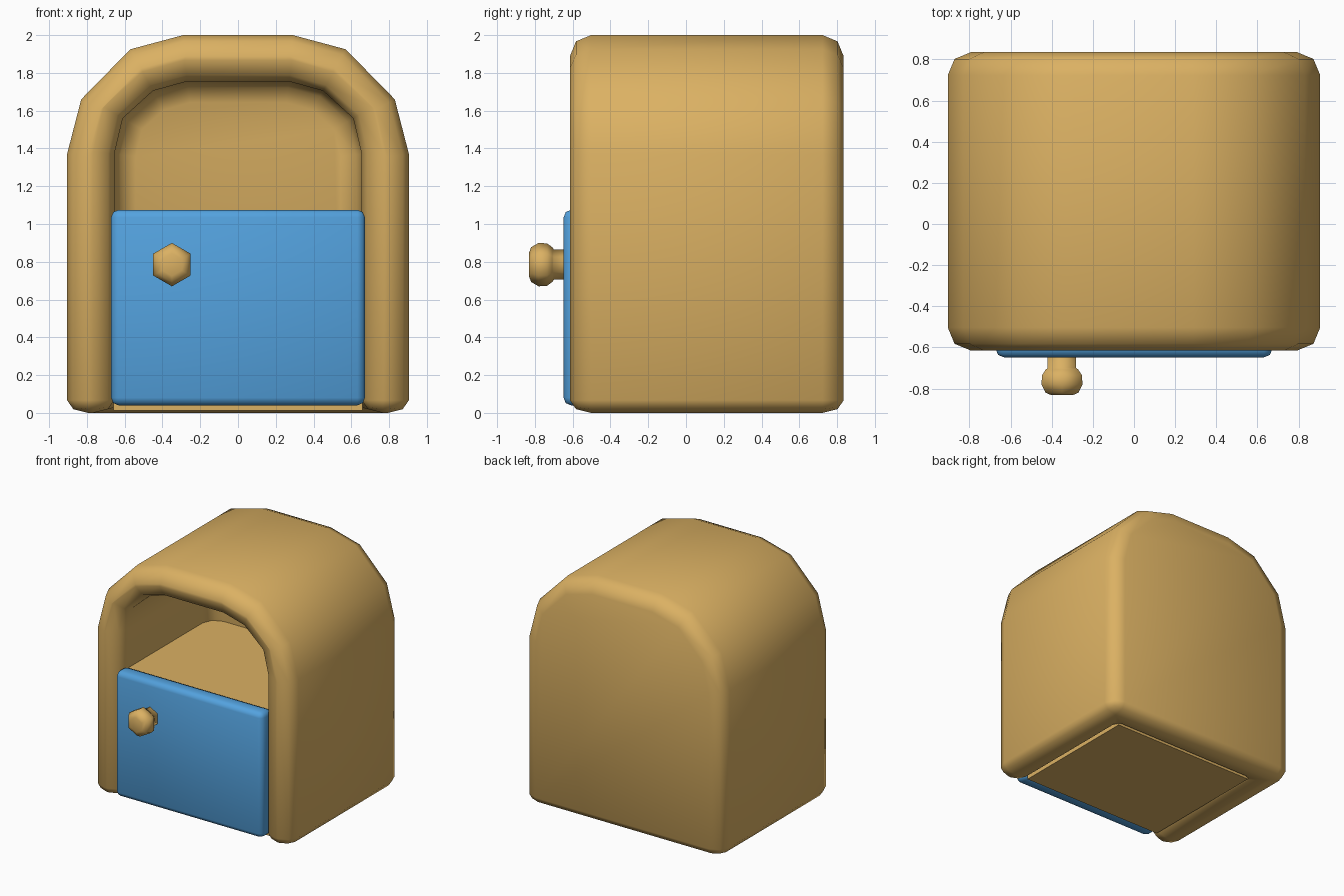
import bpy, bmesh, math

if "Cube" in bpy.data.objects:
    bpy.data.objects.remove(bpy.data.objects["Cube"])


def material(name, rgb):
    m = bpy.data.materials.new(name)
    m.diffuse_color = (*rgb, 1)
    m.use_nodes = True
    m.node_tree.nodes["Principled BSDF"].inputs["Base Color"].default_value = m.diffuse_color
    return m


TAN = material("warm_wood", (0.71, 0.44, 0.125))
BLUE = material("door_blue", (0.087, 0.36, 0.73))


def finish(name, bm, mat, smooth=60):
    bmesh.ops.recalc_face_normals(bm, faces=bm.faces)
    me = bpy.data.meshes.new(name)
    bm.to_mesh(me)
    bm.free()
    me.materials.append(mat)
    ob = bpy.data.objects.new(name, me)
    bpy.context.collection.objects.link(ob)
    bpy.ops.object.select_all(action='DESELECT')
    ob.select_set(True)
    bpy.context.view_layer.objects.active = ob
    bpy.ops.object.shade_smooth_by_angle(angle=math.radians(smooth))
    return ob


def box(name, lo, hi, mat, bevel=0):
    bm = bmesh.new()
    bmesh.ops.create_cube(bm, size=1)
    for v in bm.verts:
        v.co = [l + (c + 0.5) * (h - l) for l, h, c in zip(lo, hi, v.co)]
    if bevel:
        bmesh.ops.bevel(bm, geom=bm.edges[:], offset=bevel, segments=2,
                        profile=0.5, affect='EDGES')
    return finish(name, bm, mat)


# Arched shell: thick walls, open at the front and below
def ring(bm, half, y):
    pts = [(-x, z) for x, z in half] + [(x, z) for x, z in reversed(half)]
    return [bm.verts.new((x, y, z)) for x, z in pts]


outer = [(0.905, 0), (0.905, 1.37), (0.83, 1.66), (0.57, 1.925), (0.29, 2.0)]
inner = [(0.655, 0), (0.655, 1.37), (0.61, 1.56), (0.45, 1.705), (0.27, 1.755)]
bm = bmesh.new()
of, ob_ = ring(bm, outer, -0.615), ring(bm, outer, 0.835)
nf, nb = ring(bm, inner, -0.615), ring(bm, inner, 0.585)
for a, b in ((of, ob_), (nf, nb), (of, nf)):
    for i in range(9):
        bm.faces.new((a[i], a[i + 1], b[i + 1], b[i]))
bm.faces.new(ob_)
bm.faces.new(nb)
for i in (0, 9):
    bm.faces.new((of[i], ob_[i], nb[i], nf[i]))
bm.faces.new((ob_[0], ob_[9], nb[9], nb[0]))
bmesh.ops.recalc_face_normals(bm, faces=bm.faces)
sharp = [e for e in bm.edges if e.calc_face_angle(0) > math.radians(50)]
bmesh.ops.bevel(bm, geom=sharp, offset=0.115, segments=2, profile=0.5,
                affect='EDGES', clamp_overlap=True)
# tighter rounding at the feet
for v in bm.verts:
    if v.co.z < 0.12:
        v.co.z *= 0.6
finish("arched_shell", bm, TAN, 75)

# Inner block forming the shelf, and the door in front of it
box("shelf_block", (-0.66, -0.51, 0.012), (0.66, 0.6, 1.05), TAN)
box("door", (-0.672, -0.648, 0.04), (0.672, -0.51, 1.075), BLUE, 0.04)

# Six-sided door knob, turned around the y axis
profile = [(-0.60, 0.08), (-0.70, 0.08), (-0.708, 0.092), (-0.735, 0.112),
           (-0.78, 0.115), (-0.82, 0.092), (-0.832, 0.06)]
bm = bmesh.new()
rings = [[bm.verts.new((-0.35 + r * math.sin(k * math.pi / 3), y,
                        0.785 + r * math.cos(k * math.pi / 3)))
          for k in range(6)] for y, r in profile]
for a, b in zip(rings, rings[1:]):
    for k in range(6):
        bm.faces.new((a[k], a[(k + 1) % 6], b[(k + 1) % 6], b[k]))
bm.faces.new(rings[0])
bm.faces.new(rings[-1])
finish("door_knob", bm, TAN, 65)
